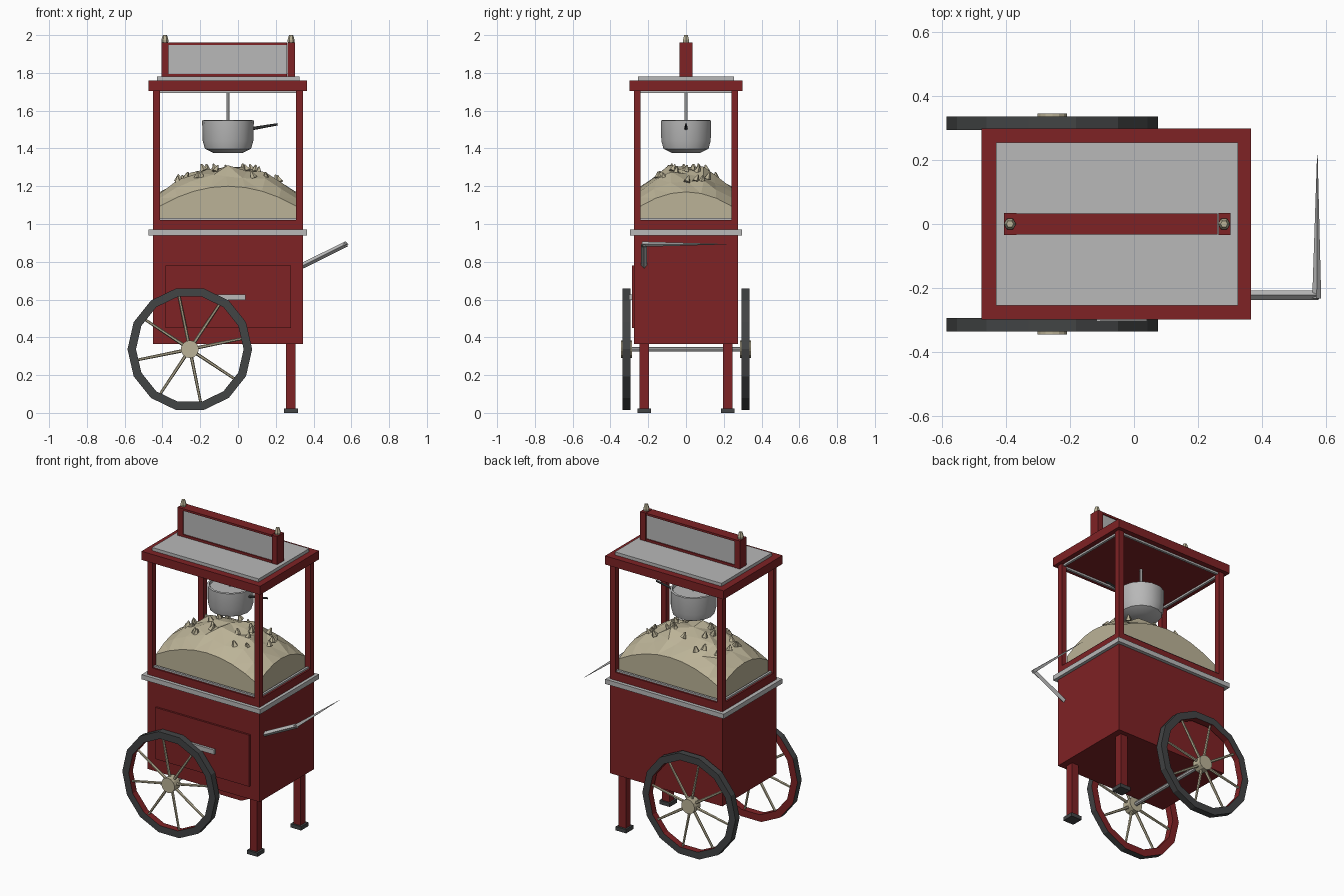
import bpy, bmesh, math, random
from mathutils import Vector, Matrix

if "Cube" in bpy.data.objects:
    bpy.data.objects.remove(bpy.data.objects["Cube"])
random.seed(4)


def material(name, r, g, b):
    m = bpy.data.materials.new(name)
    m.use_nodes = True
    m.diffuse_color = (r, g, b, 1)
    m.node_tree.nodes["Principled BSDF"].inputs["Base Color"].default_value = (r, g, b, 1)
    return m


RED = material("deep red", 0.21, 0.016, 0.018)
SILVER = material("silver", 0.48, 0.48, 0.48)
TAN = material("cream tan", 0.50, 0.45, 0.31)
DARK = material("charcoal", 0.055, 0.058, 0.06)


def finish(name, bm, *mats):
    bmesh.ops.recalc_face_normals(bm, faces=bm.faces)
    mesh = bpy.data.meshes.new(name)
    bm.to_mesh(mesh)
    bm.free()
    for m in mats:
        mesh.materials.append(m)
    ob = bpy.data.objects.new(name, mesh)
    bpy.context.collection.objects.link(ob)
    return ob


def box(name, x, y, z, mat):
    """Box from (low, high) pairs."""
    bm = bmesh.new()
    bmesh.ops.create_cube(bm, size=1)
    for v in bm.verts:
        v.co = [(lo + hi) / 2 + c * (hi - lo) for c, (lo, hi) in zip(v.co, (x, y, z))]
    return finish(name, bm, mat)


def add_rod(bm, a, b, r1, r2, sides=6):
    a, b = Vector(a), Vector(b)
    turn = (b - a).to_track_quat('Z', 'Y').to_matrix().to_4x4()
    bmesh.ops.create_cone(bm, cap_ends=True, segments=sides, radius1=r1, radius2=r2,
                          depth=(b - a).length, matrix=Matrix.Translation((a + b) / 2) @ turn)


def rod(name, a, b, r1, r2, mat, sides=6):
    bm = bmesh.new()
    add_rod(bm, a, b, r1, r2, sides)
    return finish(name, bm, mat)


def lathe(bm, profile, sides, matrix, closed=False):
    """Spin (radius, height) points around z."""
    rings = [[bm.verts.new(matrix @ Vector((r * math.cos(t), r * math.sin(t), h)))
              for t in (math.tau * i / sides for i in range(sides))] for r, h in profile]
    pairs = list(zip(rings, rings[1:]))
    if closed:
        pairs.append((rings[-1], rings[0]))
    bands = [[bm.faces.new((p[i], p[(i + 1) % sides], q[(i + 1) % sides], q[i]))
              for i in range(sides)] for p, q in pairs]
    if not closed:
        bm.faces.new(rings[0])
        bm.faces.new(rings[-1])
    return bands


# Lower cabinet, drawer and counter trim
box("cabinet", (-.45, .345), (-.275, .275), (.365, .94), RED)
box("drawer", (-.385, .28), (-.287, -.27), (.45, .78), RED)
box("drawer_handle", (-.145, .04), (-.302, -.28), (.597, .627), SILVER)
box("counter_trim", (-.475, .365), (-.297, .297), (.94, .97), SILVER)
box("display_base", (-.45, .345), (-.275, .275), (.97, 1.02), RED)

# Display posts and thin silver window rails
for sx, x in (("right", (-.45, -.413)), ("left", (.308, .345))):
    for sy, y in (("front", (-.275, -.24)), ("back", (.24, .275))):
        box(f"{sy}_{sx}_post", x, y, (1.02, 1.705), RED)
for level, z in (("lower", (1.02, 1.031)), ("upper", (1.693, 1.705))):
    for side, s in (("front", -1), ("back", 1)):
        y = sorted((s * .25, s * .264))
        box(f"{level}_{side}_rail", (-.413, .308), y, z, SILVER)
    for side, x in (("right", (-.439, -.425)), ("left", (.32, .334))):
        box(f"{level}_{side}_rail", x, (-.24, .24), z, SILVER)

# Roof and sign board
box("roof", (-.475, .365), (-.298, .298), (1.705, 1.76), RED)
box("roof_plate", (-.43, .325), (-.255, .255), (1.76, 1.78), SILVER)
box("sign_bottom", (-.37, .26), (-.033, .033), (1.78, 1.795), RED)
box("sign_top", (-.37, .26), (-.033, .033), (1.947, 1.96), RED)
box("sign_panel", (-.37, .26), (-.026, .026), (1.795, 1.947), SILVER)
for side, x in (("right", -.387), ("left", .281)):
    box(f"{side}_sign_end", (x - .018, x + .02), (-.034, .034), (1.78, 1.96), RED)
    bm = bmesh.new()
    lathe(bm, [(.017, 1.96), (.019, 1.973), (.011, 2.0)], 6, Matrix.Translation((x, 0, 0)))
    finish(f"{side}_finial", bm, TAN)

# Hanging kettle
bm = bmesh.new()
lathe(bm, [(.075, 1.375), (.122, 1.398), (.134, 1.44), (.137, 1.548), (.125, 1.55), (.12, 1.535)],
      14, Matrix.Translation((-.053, 0, 0)))
kettle = finish("kettle", bm, SILVER)
bpy.context.view_layer.objects.active = kettle
kettle.select_set(True)
bpy.ops.object.shade_smooth_by_angle(angle=math.radians(28))
kettle.select_set(False)
rod("kettle_hanger", (-.053, 0, 1.535), (-.053, 0, 1.705), .008, .008, SILVER)
rod("kettle_handle", (.075, 0, 1.505), (.21, 0, 1.528), .009, .006, DARK)


# Heaped popcorn: domed grid with a straight skirt
def heap(x, y):
    u, v = (x + .053) / .36, y / .24
    return 1.305 - .135 * u * u - .105 * v * v + .03 * u * u * v * v


bm = bmesh.new()
bmesh.ops.create_grid(bm, x_segments=8, y_segments=6, size=1)
for v in bm.verts:
    inner = not v.is_boundary
    x, y = v.co.x * .36 - .053, v.co.y * .24
    z = heap(x, y)
    if inner:
        x += random.uniform(-.02, .02)
        y += random.uniform(-.015, .015)
        z += random.uniform(-.016, .02)
    v.co = (x, y, z)
rim = [e for e in bm.edges if e.is_boundary]
bmesh.ops.triangulate(bm, faces=bm.faces)
skirt = bmesh.ops.extrude_edge_only(bm, edges=rim)["geom"]
for v in skirt:
    if isinstance(v, bmesh.types.BMVert):
        v.co.z = 1.02
finish("popcorn_heap", bm, TAN)

bm = bmesh.new()
for i in range(26):
    t, d = random.uniform(0, math.tau), random.uniform(.35, .8)
    x, y = .36 * d * math.cos(t) - .053, .24 * d * math.sin(t)
    base = Vector((x, y, heap(x, y) - .004))
    tip = base + Vector((random.uniform(-.015, .015), random.uniform(-.015, .015), .034))
    add_rod(bm, base, tip, .02, .004, 5)
finish("loose_popcorn", bm, TAN)

# Wheels: charcoal outside, red inward face and inner band
CX, CZ = -.255, .337
for side, s in (("front", -1), ("back", 1)):
    face_out = Matrix.Translation((CX, 0, CZ)) @ Matrix.Rotation(math.radians(90), 4, 'X')
    bm = bmesh.new()
    bands = lathe(bm, [(.285, -s * .293), (.33, -s * .293), (.33, -s * .335), (.285, -s * .335)],
                  14, face_out, closed=True)
    for f in bands[0] + bands[3]:
        f.material_index = 1
    finish(f"{side}_wheel_rim", bm, DARK, RED)
    bm = bmesh.new()
    for i in range(8):
        a = math.radians(11.5 + 45 * i)
        c, n = math.cos(a), math.sin(a)
        add_rod(bm, (CX + .03 * c, s * .314, CZ + .03 * n),
                (CX + .29 * c, s * .314, CZ + .29 * n), .009, .007)
    finish(f"{side}_wheel_spokes", bm, TAN)
    rod(f"{side}_wheel_hub", (CX, s * .285, CZ), (CX, s * .345, CZ), .047, .047, TAN, 14)

    # Leg and foot on the same side
    y = sorted((s * .195, s * .245))
    box(f"{side}_leg", (.255, .305), y, (.02, .365), RED)
    box(f"{side}_foot", (.244, .318), sorted((s * .184, s * .258)), (0, .024), DARK)
rod("axle", (CX, -.3, CZ), (CX, .3, CZ), .013, .013, SILVER, 8)

# Push handle: square arm, then a bar tapering to a point
rod("handle_arm", (.335, -.222, .776), (.575, -.222, .895), .015, .015, SILVER, 4)
rod("handle_bar", (.57, -.232, .893), (.572, .215, .893), .014, .001, SILVER, 4)
